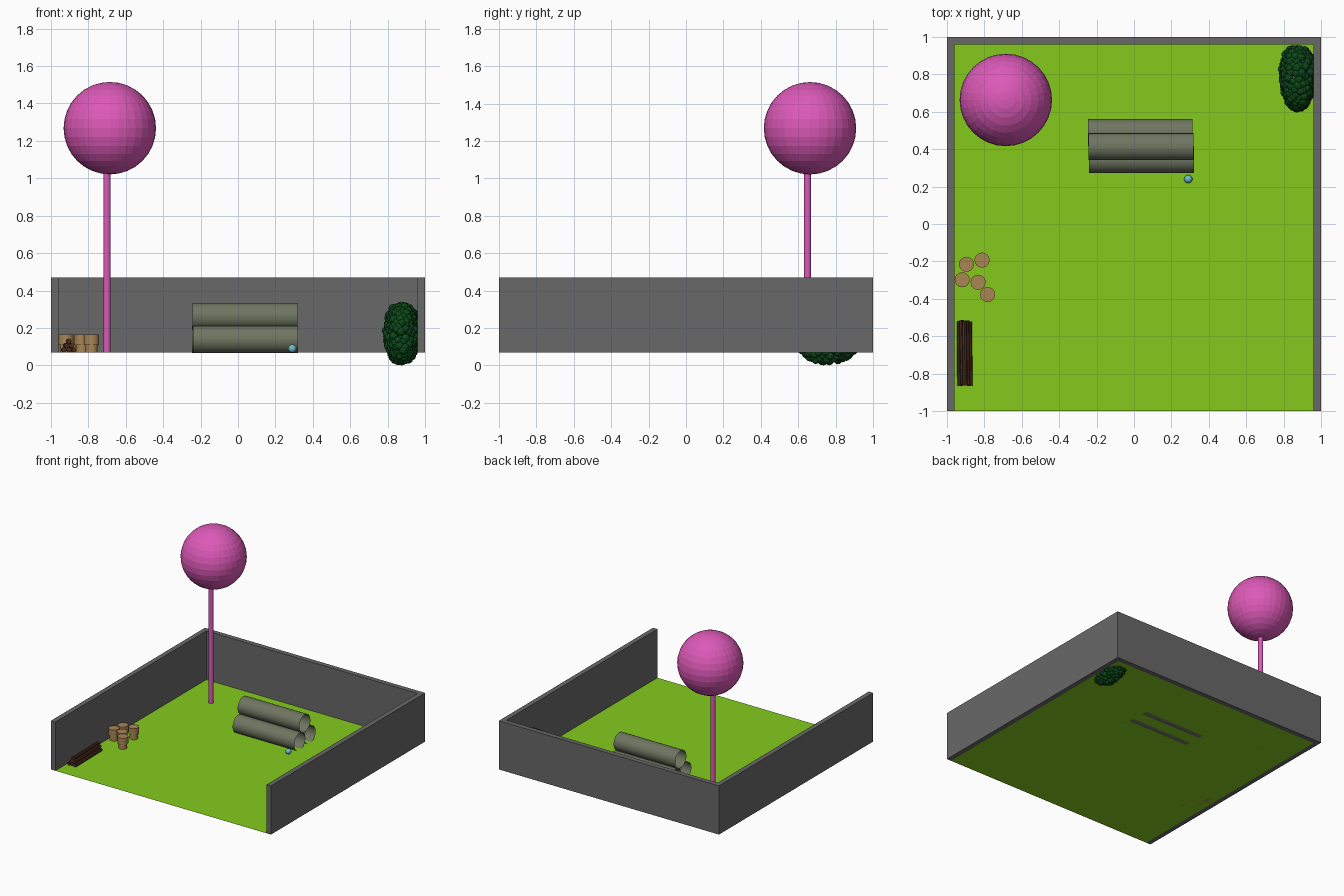
import bpy, bmesh, math, random
from mathutils import Matrix, Vector

if "Cube" in bpy.data.objects:
    bpy.data.objects.remove(bpy.data.objects["Cube"])

random.seed(4)
FLOOR = 0.07


def material(name, rgb):
    m = bpy.data.materials.new(name)
    m.diffuse_color = (*rgb, 1)
    m.use_nodes = True
    m.node_tree.nodes["Principled BSDF"].inputs["Base Color"].default_value = m.diffuse_color
    return m


GRASS = material("grass", (0.23, 0.60, 0.012))
STONE = material("stone", (0.14, 0.14, 0.14))
PINK = material("pink", (0.72, 0.10, 0.48))
CONCRETE = material("pipe_concrete", (0.16, 0.18, 0.12))
TAN = material("tan_wood", (0.40, 0.24, 0.09))
BARK = material("bark", (0.07, 0.025, 0.012))
LEAF = material("leaf", (0.004, 0.07, 0.01))
BLUE = material("blue", (0.15, 0.52, 0.60))


def finish(name, bm, mat):
    mesh = bpy.data.meshes.new(name)
    bm.to_mesh(mesh)
    bm.free()
    mesh.materials.append(mat)
    obj = bpy.data.objects.new(name, mesh)
    bpy.context.collection.objects.link(obj)
    return obj


def add_rod(bm, centre, radius, length, axis="Z", sides=32, caps=True, twist=0, top=None):
    turn = {"X": Matrix.Rotation(math.pi / 2, 4, "Y"),
            "Y": Matrix.Rotation(math.pi / 2, 4, "X"),
            "Z": Matrix.Identity(4)}[axis]
    bmesh.ops.create_cone(bm, cap_ends=caps, segments=sides, radius1=radius,
                          radius2=radius if top is None else top, depth=length,
                          matrix=Matrix.Translation(centre) @ Matrix.Rotation(twist, 4, "Z") @ turn)


def ball(name, centre, radius, mat, u=32, v=16):
    bm = bmesh.new()
    bmesh.ops.create_uvsphere(bm, u_segments=u, v_segments=v, radius=radius,
                              matrix=Matrix.Translation(centre))
    return finish(name, bm, mat)


# Lawn: a single sheet inside the walls
bm = bmesh.new()
bm.faces.new([bm.verts.new((x, y, FLOOR)) for x, y in
              ((-0.96, -1), (0.96, -1), (0.96, 0.96), (-0.96, 0.96))])
finish("lawn", bm, GRASS)

# Three-sided wall: U-shaped plan extruded upwards
bm = bmesh.new()
plan = [(-1, -1), (-0.96, -1), (-0.96, 0.96), (0.96, 0.96), (0.96, -1), (1, -1), (1, 1), (-1, 1)]
face = bm.faces.new([bm.verts.new((x, y, FLOOR)) for x, y in plan])
ext = bmesh.ops.extrude_face_region(bm, geom=[face], use_keep_orig=True)
bmesh.ops.translate(bm, vec=(0, 0, 0.40),
                    verts=[g for g in ext["geom"] if isinstance(g, bmesh.types.BMVert)])
bmesh.ops.recalc_face_normals(bm, faces=bm.faces)
finish("wall", bm, STONE)

# Tree: thin pole and round crown
bm = bmesh.new()
add_rod(bm, (-0.70, 0.65, 0.57), 0.019, 1.0)
finish("tree_trunk", bm, PINK)
ball("tree_crown", (-0.685, 0.663, 1.268), 0.247, PINK)

# Stack of three open pipes
for name, x, y, z in (("pipe_front", 0.04, 0.345, 0.138),
                      ("pipe_back", 0.033, 0.488, 0.138),
                      ("pipe_top", 0.038, 0.413, 0.262)):
    bm = bmesh.new()
    add_rod(bm, (x, y, z), 0.072, 0.56, "X", caps=False)
    pipe = finish(name, bm, CONCRETE)
    for p in pipe.data.polygons:
        p.use_smooth = True

# Small ball beside the pipes
ball("play_ball", (0.29, 0.24, 0.09), 0.022, BLUE)

# Stump stools: wide seat on a narrower base
for i, (x, y) in enumerate(((-0.895, -0.215), (-0.812, -0.193), (-0.918, -0.298),
                            (-0.833, -0.312), (-0.782, -0.377))):
    bm = bmesh.new()
    add_rod(bm, (x, y, 0.090), 0.032, 0.040)
    add_rod(bm, (x, y, 0.1375), 0.040, 0.055)
    finish(f"stool_{i + 1}", bm, TAN)

# Log pile: rows of three, two and one
bm = bmesh.new()
r = 0.0135
for row in range(3):
    for k in range(3 - row):
        x = -0.905 + (k - (2 - row) / 2) * 2 * r
        add_rod(bm, (x, -0.69 + random.uniform(-0.004, 0.004), FLOOR + r + row * r * 1.73),
                r, 0.345, "Y", 8, twist=random.uniform(0.005, 0.03))
finish("log_pile", bm, BARK)

# Bush: leaf balls spread over a rounded lump leaning on the wall
bm = bmesh.new()
count = 260
for i in range(count):
    h = 1 - 2 * (i + 0.5) / count
    a = i * 2.39996
    s = math.sqrt(1 - h * h)
    d = Vector((s * math.cos(a), s * math.sin(a), h))
    d = Vector([math.copysign(abs(c) ** 0.85, c) for c in d])
    p = Vector((0.875 + 0.075 * d.x + 0.012 * d.y * d.x,
                0.777 + 0.158 * d.y,
                0.178 + 0.145 * d.z + 0.02 * d.y * (d.z < 0)))
    p += Vector([random.uniform(-0.006, 0.006) for _ in range(3)])
    p.x = min(p.x, 0.955)
    bmesh.ops.create_icosphere(bm, subdivisions=2, radius=random.uniform(0.021, 0.025),
                               matrix=Matrix.Translation(p))
low = min(v.co.z for v in bm.verts)
bmesh.ops.translate(bm, vec=(0, 0, -low), verts=bm.verts)
finish("bush", bm, LEAF)
